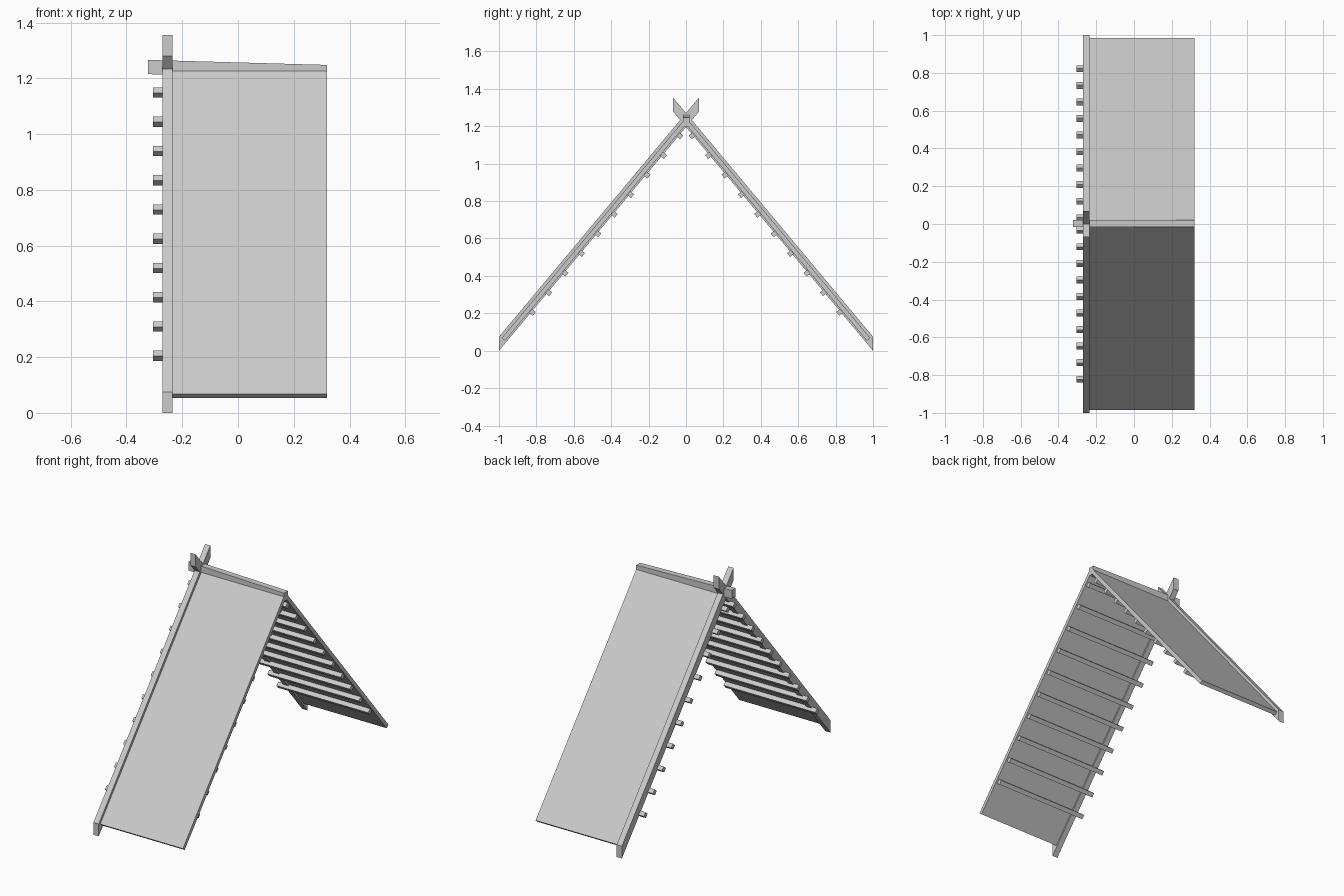
import bpy
import bmesh
from mathutils import Vector

cube = bpy.data.objects.get("Cube")
if cube:
    bpy.data.objects.remove(cube, do_unlink=True)

grey = bpy.data.materials.new("plain grey")
grey.use_nodes = True
colour = (0.6, 0.6, 0.6, 1)
grey.diffuse_color = colour
grey.node_tree.nodes["Principled BSDF"].inputs["Base Color"].default_value = colour

# Rafter underside runs from the foot at (-1, 0) up through the ridge
SLOPE = 1.196
along = Vector((1, SLOPE)).normalized()
normal = Vector((-along.y, along.x))


def underside(y, lift=0.0):
    """Point at y on a line lifted squarely off the rafter underside."""
    return Vector((y, (y + 1) * SLOPE + lift / along.x))


def extrude(name, profile, x0, x1, side=1, drop=0.0):
    """Extrude a (y, z) profile along x; side -1 mirrors it to the back."""
    bm = bmesh.new()
    near = [bm.verts.new((x0, side * y, z)) for y, z in profile]
    far = [bm.verts.new((x1, side * y, z - drop)) for y, z in profile]
    bm.faces.new(near)
    bm.faces.new(far)
    for i in range(len(near)):
        j = (i + 1) % len(near)
        bm.faces.new((near[i], near[j], far[j], far[i]))
    bmesh.ops.recalc_face_normals(bm, faces=bm.faces)
    mesh = bpy.data.meshes.new(name)
    bm.to_mesh(mesh)
    bm.free()
    mesh.materials.append(grey)
    bpy.context.collection.objects.link(bpy.data.objects.new(name, mesh))


for side, label in ((1, "front"), (-1, "back")):
    # Rafter with plumb-cut ends, crossing its partner above the ridge
    rafter = [underside(-1), underside(0.07), underside(0.07, 0.048), underside(-1, 0.048)]
    extrude(label + "_rafter", rafter, -0.27, -0.235, side)

    # Roof panel, square-cut at the eave and plumb-cut at the ridge
    eave = underside(-0.985, 0.032)
    panel = [eave, eave - normal * 0.023, underside(0, 0.009), underside(0, 0.032)]
    extrude(label + "_roof_panel", panel, -0.235, 0.32, side)

    # Square battens under the panel
    for i in range(10):
        c = underside(-0.822 + i * 0.0877, -0.005)
        a, n = along * 0.013, normal * 0.013
        extrude(f"{label}_batten_{i + 1}", [c - a - n, c + a - n, c + a + n, c - a + n],
                -0.305, 0.31, side)

# Ridge beam, sloping gently down away from the rafters
ridge = [(-0.017, 1.215), (0.02, 1.215), (0.02, 1.266), (-0.017, 1.266)]
extrude("ridge_beam", ridge, -0.322, 0.32, drop=0.018)
